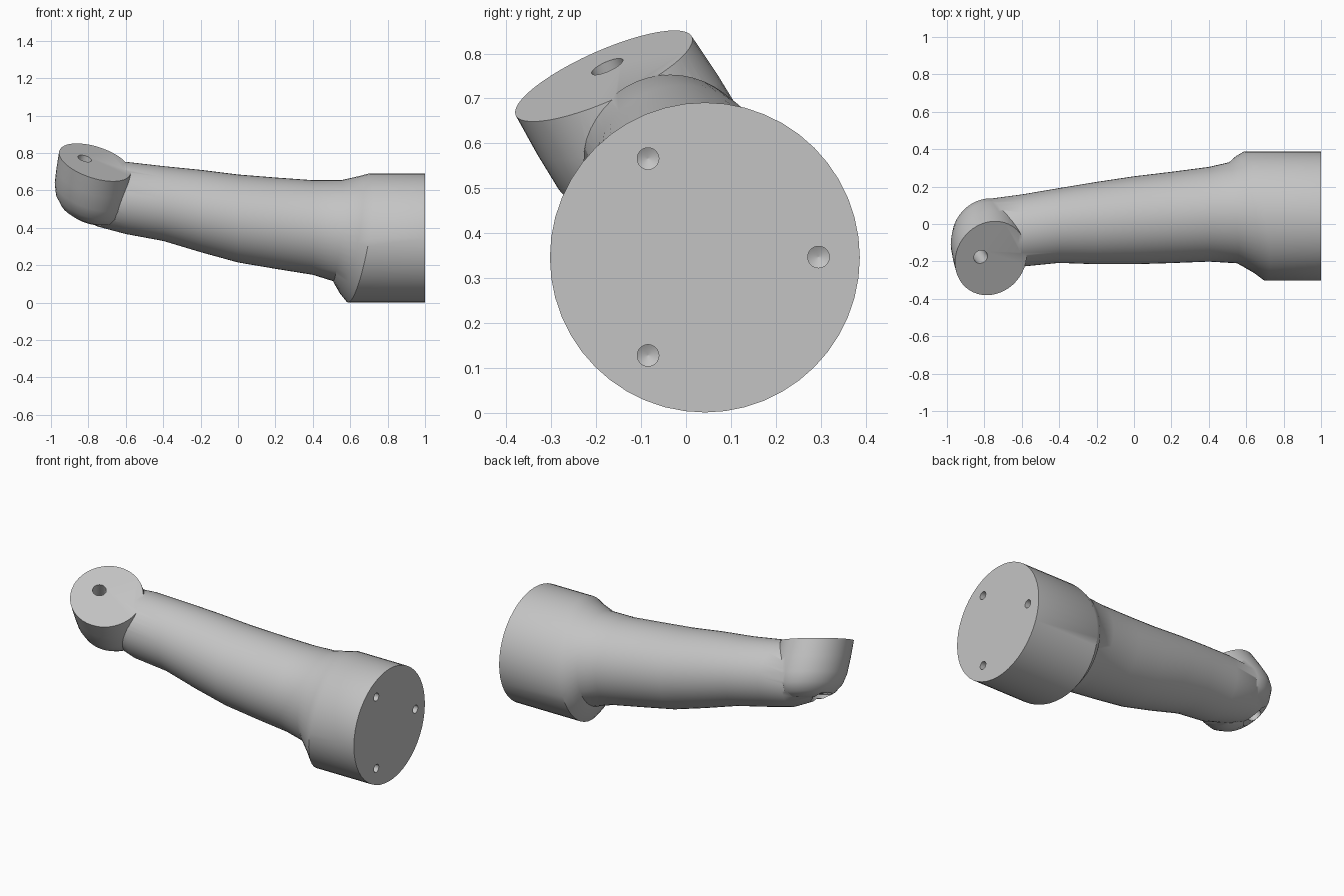
import bpy, bmesh, math
from mathutils import Vector

cube = bpy.data.objects.get("Cube")
if cube:
    bpy.data.objects.remove(cube, do_unlink=True)

SEG = 48
ANGLES = [2 * math.pi * i / SEG for i in range(SEG)]

grey = bpy.data.materials.new("light grey")
grey.use_nodes = True
grey.diffuse_color = (0.55, 0.55, 0.55, 1)
bsdf = next(n for n in grey.node_tree.nodes if n.type == "BSDF_PRINCIPLED")
bsdf.inputs["Base Color"].default_value = grey.diffuse_color


def loft(name, rings):
    """Closed solid through a list of point rings."""
    bm = bmesh.new()
    loops = [[bm.verts.new(p) for p in ring] for ring in rings]
    for a, b in zip(loops, loops[1:]):
        for i in range(len(a)):
            j = (i + 1) % len(a)
            bm.faces.new((a[i], a[j], b[j], b[i]))
    bm.faces.new(loops[0])
    bm.faces.new(loops[-1])
    bmesh.ops.recalc_face_normals(bm, faces=bm.faces)
    mesh = bpy.data.meshes.new(name)
    bm.to_mesh(mesh)
    bm.free()
    mesh.materials.append(grey)
    obj = bpy.data.objects.new(name, mesh)
    bpy.context.collection.objects.link(obj)
    return obj


def arm_ring(x, y, z, r, slant=0):
    """Circle across x, leaning towards the upper front."""
    return [(x + slant * math.cos(a - 0.75 * math.pi), y + r * math.cos(a), z + r * math.sin(a))
            for a in ANGLES]


def disc_ring(centre, normal, ru, rv):
    """Ellipse across any axis."""
    n = normal.normalized()
    u = Vector((1, 0, 0))
    u = (u - n * u.dot(n)).normalized()
    v = n.cross(u)
    return [centre + u * ru * math.cos(a) + v * rv * math.sin(a) for a in ANGLES]


def combine(target, tool, operation):
    """Apply a boolean and remove its tool."""
    tool.hide_render = True
    mod = target.modifiers.new(operation, "BOOLEAN")
    mod.operation = operation
    mod.solver = "EXACT"
    mod.object = tool
    bpy.ops.object.select_all(action="DESELECT")
    bpy.context.view_layer.objects.active = target
    target.select_set(True)
    bpy.ops.object.modifier_apply(modifier=mod.name)
    bpy.data.objects.remove(tool, do_unlink=True)


# Round mounting base, flare and tapering arm
arm = loft("arm_with_base", [arm_ring(*r) for r in (
    (1.0, 0.042, 0.346, 0.345),
    (0.645, 0.042, 0.346, 0.345, 0.08),
    (0.60, 0.05, 0.362, 0.315, 0.07),
    (0.53, 0.06, 0.385, 0.27, 0.03),
    (0.40, 0.052, 0.402, 0.253),
    (0.20, 0.035, 0.425, 0.244),
    (0.0, 0.02, 0.45, 0.235),
    (-0.2, 0.005, 0.49, 0.220),
    (-0.4, -0.008, 0.53, 0.200),
    (-0.6, -0.035, 0.56, 0.193),
    (-0.75, -0.03, 0.575, 0.168),
    (-0.88, -0.05, 0.57, 0.10))])

# Tilted end boss with a rounded underside
face_centre = Vector((-0.765, -0.183, 0.75))
face_normal = Vector((0.28, -0.39, 0.875)).normalized()
boss_axis = Vector((0.1, -0.52, 0.85))
boss = loft("end_boss", [
    disc_ring(face_centre - boss_axis * t, face_normal, 0.2 * s, 0.215 * s)
    for t, s in ((0, 1), (0.1, 1.02), (0.19, 1.02), (0.25, 0.96), (0.3, 0.8), (0.33, 0.55))])
combine(arm, boss, "UNION")

# Through hole in the boss, counterbored from below
hole_top = Vector((-0.82, -0.175, 0.77))
for start, end, r in ((-0.1, 0.7, 0.038), (0.3, 0.7, 0.08)):
    drill = loft("boss_drill", [disc_ring(hole_top - face_normal * t, face_normal, r, r)
                                for t in (start, end)])
    combine(arm, drill, "DIFFERENCE")

# Three screw holes with conical bottoms in the base
for k in range(3):
    a = k * 2 * math.pi / 3
    y, z = 0.042 + 0.253 * math.cos(a), 0.347 + 0.253 * math.sin(a)
    drill = loft("screw_drill", [arm_ring(x, y, z, r) for x, r in
                                 ((1.05, 0.024), (0.9, 0.024), (0.887, 0.001))])
    combine(arm, drill, "DIFFERENCE")

bpy.ops.object.select_all(action="DESELECT")
arm.select_set(True)
bpy.context.view_layer.objects.active = arm
bpy.ops.object.shade_smooth_by_angle(angle=math.radians(35))
